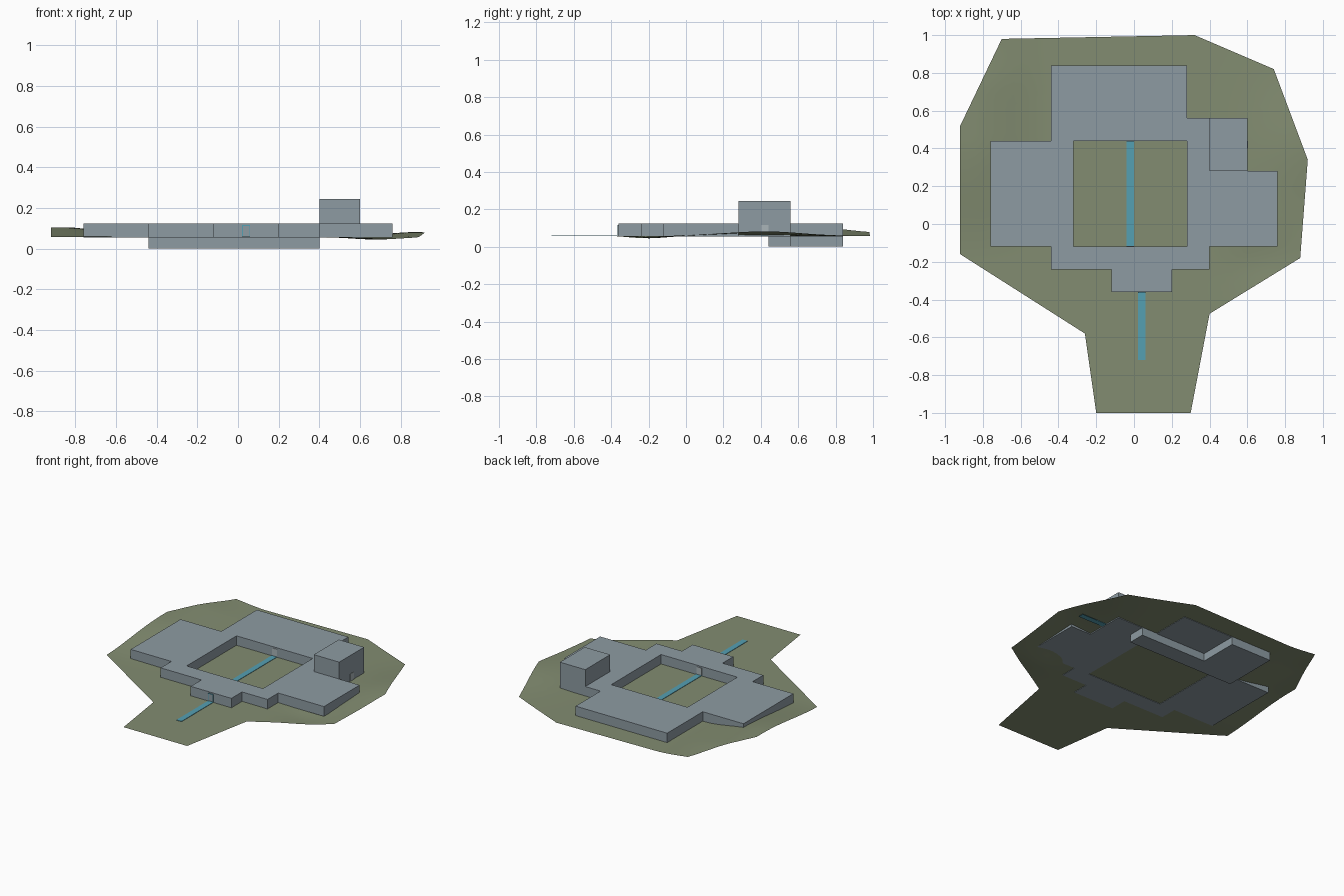
import bpy, bmesh, math
from mathutils import Vector

if "Cube" in bpy.data.objects:
    bpy.data.objects.remove(bpy.data.objects["Cube"])


def material(name, rgb):
    m = bpy.data.materials.new(name)
    m.diffuse_color = (*rgb, 1)
    m.use_nodes = True
    m.node_tree.nodes["Principled BSDF"].inputs["Base Color"].default_value = m.diffuse_color
    return m


GREEN = material("moss_green", (0.225, 0.265, 0.165))
GREY = material("slate_grey", (0.27, 0.33, 0.365))
TEAL = material("path_teal", (0.09, 0.35, 0.45))
PALE = material("doorway_pale", (0.40, 0.46, 0.48))


def finish(name, bm, mat):
    me = bpy.data.meshes.new(name)
    bm.to_mesh(me)
    bm.free()
    me.materials.append(mat)
    ob = bpy.data.objects.new(name, me)
    bpy.context.collection.objects.link(ob)
    return ob


def prism(name, loops, z0, z1, mat):
    """Extrude an outline, with optional inner holes, from z0 to z1."""
    bm = bmesh.new()
    edges = []
    for loop in loops:
        vs = [bm.verts.new((x, y, z0)) for x, y in loop]
        edges += [bm.edges.new((vs[i - 1], vs[i])) for i in range(len(vs))]
    bmesh.ops.triangle_fill(bm, edges=edges, use_beauty=True)
    res = bmesh.ops.extrude_face_region(bm, geom=bm.faces[:], use_keep_orig=True)
    for v in res["geom"]:
        if isinstance(v, bmesh.types.BMVert):
            v.co.z = z1
    bmesh.ops.recalc_face_normals(bm, faces=bm.faces[:])
    bmesh.ops.dissolve_limit(bm, angle_limit=0.01, verts=bm.verts[:], edges=bm.edges[:])
    return finish(name, bm, mat)


def rect(x0, x1, y0, y1):
    return [(x0, y0), (x1, y0), (x1, y1), (x0, y1)]


def box(name, x0, x1, y0, y1, z0, z1, mat):
    return prism(name, [rect(x0, x1, y0, y1)], z0, z1, mat)


# Ground sheet: outline cut into a grid, then gently raised and dipped
def smooth(a, b, t):
    t = max(0, min(1, (t - a) / (b - a)))
    return t * t * (3 - 2 * t)


def bump(x, y, cx, cy, rx, ry):
    return math.exp(-((x - cx) / rx) ** 2 - ((y - cy) / ry) ** 2)


def ground_height(x, y):
    z = 0.058
    z += 0.047 * smooth(-0.45, -0.85, x) * smooth(-0.2, 0.45, y) * (1 - 0.35 * smooth(0.7, 1.0, y))
    z += 0.024 * bump(x, y, 0.88, 0.42, 0.22, 0.3)
    z -= 0.013 * bump(x, y, 0.68, -0.2, 0.17, 0.14)
    return z


outline = [(-0.70, 0.98), (-0.92, 0.52), (-0.92, -0.16), (-0.26, -0.58), (-0.20, -1.0),
           (0.30, -1.0), (0.40, -0.475), (0.88, -0.18), (0.92, 0.34), (0.74, 0.82), (0.32, 1.0)]
bm = bmesh.new()
bm.faces.new([bm.verts.new((x, y, 0)) for x, y in outline])
bmesh.ops.triangulate(bm, faces=bm.faces[:])
for axis in (Vector((1, 0, 0)), Vector((0, 1, 0))):
    for i in range(-24, 25):
        bmesh.ops.bisect_plane(bm, geom=bm.verts[:] + bm.edges[:] + bm.faces[:],
                               plane_co=axis * (i * 0.04 + 0.003), plane_no=axis)
for v in bm.verts:
    v.co.z = ground_height(v.co.x, v.co.y)
for f in bm.faces:
    f.normal_update()
    if f.normal.z < 0:
        f.normal_flip()
    f.smooth = True
finish("ground", bm, GREEN)

# Main building around an open courtyard
footprint = [(-0.44, 0.84), (0.28, 0.84), (0.28, 0.56), (0.40, 0.56), (0.40, 0.28), (0.76, 0.28),
             (0.76, -0.12), (0.40, -0.12), (0.40, -0.24), (0.20, -0.24), (0.20, -0.36),
             (-0.12, -0.36), (-0.12, -0.24), (-0.44, -0.24), (-0.44, -0.12), (-0.76, -0.12),
             (-0.76, 0.44), (-0.44, 0.44)]
prism("main_building", [footprint, rect(-0.32, 0.28, -0.12, 0.44)], 0.055, 0.125, GREY)

# Corner tower and L-shaped basement
box("tower", 0.40, 0.60, 0.28, 0.56, 0.055, 0.245, GREY)
prism("basement", [[(-0.44, 0.44), (0.40, 0.44), (0.40, 0.56), (-0.12, 0.56),
                    (-0.12, 0.84), (-0.44, 0.84)]], 0.0, 0.055, GREY)

# Paths
box("entrance_path", 0.02, 0.06, -0.72, -0.36, 0.059, 0.062, TEAL)
box("courtyard_path", -0.04, 0.0, -0.12, 0.44, 0.059, 0.062, TEAL)
box("side_path", 0.60, 0.80, 0.40, 0.44, 0.059, 0.062, TEAL)

# Doorways as thin plates on the walls
box("front_door", 0.02, 0.06, -0.363, -0.36, 0.06, 0.115, GREY)
for x in (0.02, 0.056):
    box("front_door_jamb", x, x + 0.004, -0.366, -0.36, 0.06, 0.115, TEAL)
box("front_door_lintel", 0.02, 0.06, -0.366, -0.36, 0.112, 0.116, TEAL)
box("courtyard_door_back", -0.04, 0.0, 0.437, 0.44, 0.06, 0.115, PALE)
box("courtyard_door_front", -0.04, 0.0, -0.12, -0.117, 0.06, 0.115, PALE)
box("side_door", 0.60, 0.603, 0.40, 0.44, 0.06, 0.115, PALE)
